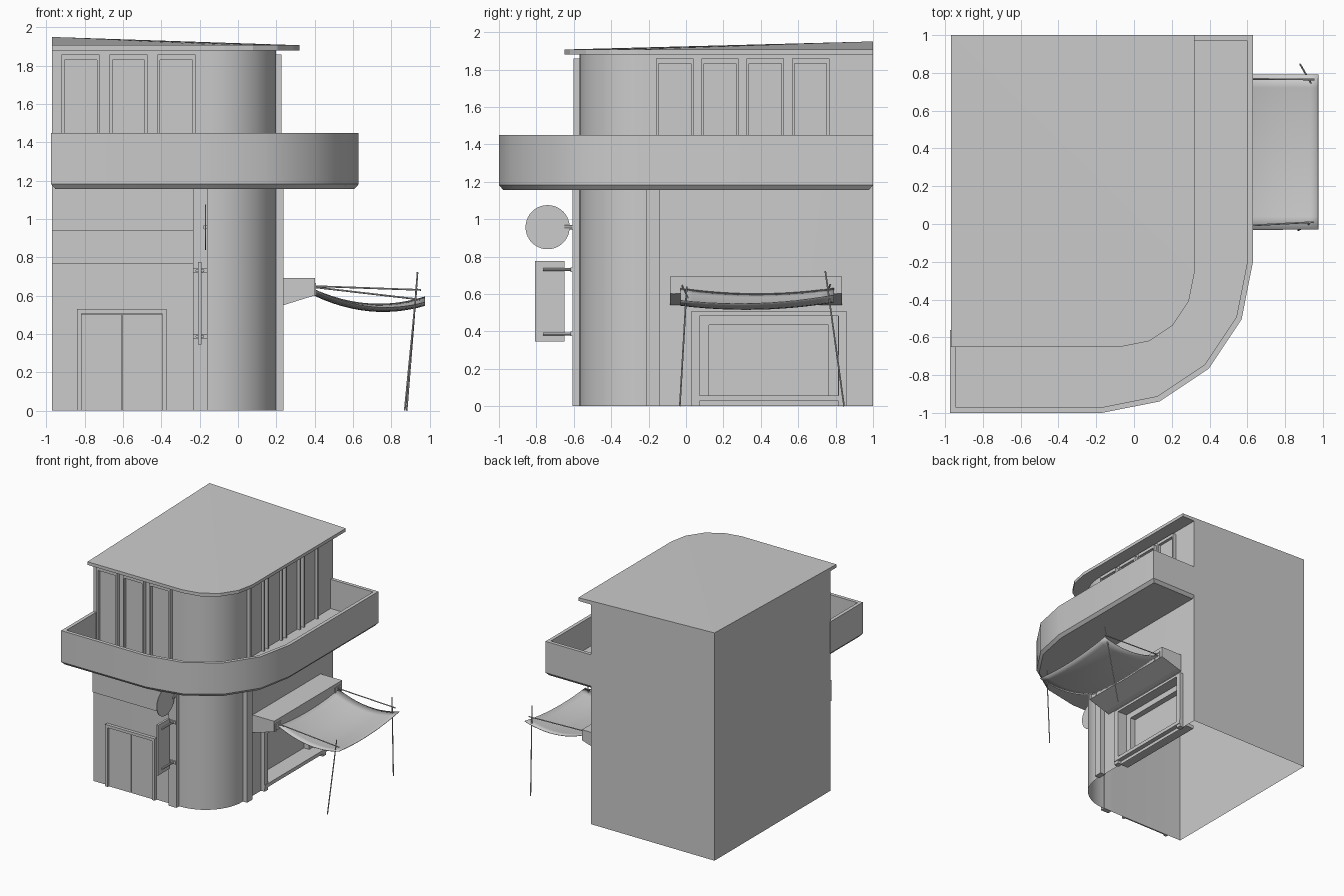
import bpy, bmesh, math
from mathutils import Vector

if "Cube" in bpy.data.objects:
    bpy.data.objects.remove(bpy.data.objects["Cube"])


def finish(bm, name, smooth=False):
    bmesh.ops.recalc_face_normals(bm, faces=bm.faces)
    me = bpy.data.meshes.new(name)
    bm.to_mesh(me)
    bm.free()
    ob = bpy.data.objects.new(name, me)
    bpy.context.collection.objects.link(ob)
    if smooth:
        bpy.ops.object.select_all(action='DESELECT')
        ob.select_set(True)
        bpy.context.view_layer.objects.active = ob
        bpy.ops.object.shade_smooth_by_angle(angle=math.radians(35))
    return ob


def rings(name, loops, smooth=False, apex=None):
    """Stack closed loops of points into a solid; the top is a cap or a fan to one vertex."""
    bm = bmesh.new()
    vs = [[bm.verts.new(p) for p in lp] for lp in loops]
    n = len(vs[0])
    for a, b in zip(vs, vs[1:]):
        for i in range(n):
            j = (i + 1) % n
            bm.faces.new((a[i], a[j], b[j], b[i]))
    bm.faces.new(vs[0][::-1])
    if apex is None:
        bm.faces.new(vs[-1])
    else:
        top = vs[-1]
        for i in range(1, n - 1):
            bm.faces.new((top[apex], top[(apex + i) % n], top[(apex + i + 1) % n]))
    return finish(bm, name, smooth)


def box(name, x, y, z):
    base = [(x[0], y[0]), (x[1], y[0]), (x[1], y[1]), (x[0], y[1])]
    return rings(name, [[(*p, h) for p in base] for h in z])


def arc(cx, cy, r, n):
    return [(cx + r * math.cos(a), cy + r * math.sin(a))
            for a in (math.radians(-90 + 90 * i / n) for i in range(n + 1))]


def rod(name, a, b, r=0.0045, sides=8):
    a, b = Vector(a), Vector(b)
    d = b - a
    bm = bmesh.new()
    bmesh.ops.create_cone(bm, cap_ends=True, segments=sides, radius1=r, radius2=r, depth=d.length)
    bm.transform(d.to_track_quat('Z', 'Y').to_matrix().to_4x4())
    bmesh.ops.translate(bm, verts=bm.verts, vec=(a + b) / 2)
    return finish(bm, name, True)


XL, XR, YF, YB = -0.97, 0.198, -0.57, 1.0

# Main body with rounded street corner
foot = [(XL, YF)] + arc(XR - 0.35, YF + 0.35, 0.35, 10) + [(XR, YB), (XL, YB)]
body = rings("building_body", [[(*p, 0) for p in foot], [(*p, 1.885) for p in foot]], True)

# Recessed shop window opening
cut = box("window_cutter", (0.09, 0.5), (0.072, 0.813), (0.03, 0.485))
cut.hide_render = True
cut.hide_viewport = True
mod = body.modifiers.new("opening", 'BOOLEAN')
mod.object = cut
mod.operation = 'DIFFERENCE'
mod.solver = 'EXACT'

# The shell is open underneath: bake the opening, then drop the bottom face
bpy.context.view_layer.update()
baked = bpy.data.meshes.new_from_object(body.evaluated_get(bpy.context.evaluated_depsgraph_get()))
body.modifiers.clear()
bm = bmesh.new()
bm.from_mesh(baked)
bottom = [f for f in bm.faces if all(v.co.z < 0.001 for v in f.verts)]
bmesh.ops.delete(bm, geom=bottom, context='FACES_ONLY')
bm.to_mesh(baked)
bm.free()
body.data = baked
bpy.data.objects.remove(cut)

# Roof slab, highest at its back left corner
rf = [(XL, -0.65)] + arc(-0.07, -0.26, 0.39, 4) + [(0.32, YB), (XL, YB)]
lo = [(*p, 1.88) for p in rf]
hi = [(*p, 1.907) for p in rf]
hi[-1] = (XL, YB, 1.95)
rings("roof", [lo, hi], apex=len(rf) - 1)


# L-shaped balcony with parapet and chamfered underside, hugging the wall
def balcony_loop(d, z):
    pts = [(-0.975 + d, YF + 0.01), (-0.975 + d, -1 + d)]
    pts += arc(-0.17, -0.2, 0.8, 4) if d == 0 else arc(-0.17, -0.2, 0.8 - d, 4)
    pts += [(0.63 - d, 1 - d), (XR - 0.01, 1 - d)]
    pts += arc(XR - 0.35, YF + 0.35, 0.34, 10)[::-1]
    return [(*p, z) for p in pts]


rings("balcony", [balcony_loop(0.022, 1.157), balcony_loop(0, 1.182), balcony_loop(0, 1.45),
                  balcony_loop(0.03, 1.45), balcony_loop(0.03, 1.2)], True)


# Surround made of two jambs and a lintel, on the front or right wall
def surround(name, side, a, b, z0, z1, w, wall, out, top=None):
    top = top or w
    parts = [((a, a + w), (z0, z1)), ((b - w, b), (z0, z1)), ((a + w, b - w), (z1 - top, z1))]
    for i, (s, z) in enumerate(parts):
        dep = tuple(sorted((wall, out)))
        if side == 'front':
            box(f"{name}_{i}", s, dep, z)
        else:
            box(f"{name}_{i}", dep, s, z)


# Upper storey windows
for i in range(3):
    x = -0.92 + 0.25 * i
    surround("front_window_frame", 'front', x, x + 0.197, 1.2, 1.858, 0.014, YF, -0.602, 0.027)
    box("front_window_pane", (x + 0.014, x + 0.183), (-0.576, YF), (1.2, 1.831))
for i in range(4):
    y = -0.16 + 0.242 * i
    surround("side_window_frame", 'right', y, y + 0.2, 1.2, 1.858, 0.014, XR, 0.228, 0.027)
    box("side_window_pane", (XR, 0.204), (y + 0.014, y + 0.186), (1.2, 1.831))

# Pilasters either side of the round corner
box("front_pilaster", (-0.235, -0.158), (-0.607, YF + 0.005), (0, 1.17))
box("side_pilaster", (XR - 0.01, 0.237), (-0.215, -0.14), (0, 1.17))

# Fascia band and double door
box("front_fascia", (XL, -0.235), (-0.583, YF), (0.765, 0.94))
surround("door_frame", 'front', -0.84, -0.372, 0, 0.53, 0.024, YF, -0.597)
for x0, x1 in ((-0.816, -0.607), (-0.603, -0.396)):
    box("door_leaf", (x0, x1), (-0.582, YF), (0, 0.505))

# Shop window surround, sill and inner glazing frame
surround("shop_frame", 'right', 0.028, 0.86, 0.0, 0.505, 0.044, XR - 0.01, 0.232, 0.022)
box("shop_sill", (0.09, 0.237), (0.028, 0.86), (0.027, 0.057))
surround("shop_inner_frame", 'right', 0.072, 0.813, 0.05, 0.485, 0.05, 0.09, 0.14)

# Awning housing with sloping underside
prof = [(XR, 0.54), (0.236, 0.55), (0.402, 0.602), (0.402, 0.692), (XR, 0.692)]
rings("awning_housing", [[(x, y, z) for x, z in prof] for y in (-0.085, 0.835)])
for y in (-0.035, 0.77):
    surround("awning_bracket", 'right', y - 0.037, y + 0.037, 0.60, 0.665, 0.012, 0.395, 0.408)

# Sagging cloth
N = 12
bm = bmesh.new()
grid = []
for i in range(N + 1):
    u = i / N
    for j in range(N + 1):
        v = j / N
        edge = 0.568 + 0.028 * v
        z = 0.633 + (edge - 0.633) * u - 0.22 * u * (1 - u) - 0.12 * v * (1 - v)
        grid.append(bm.verts.new((0.4 + 0.575 * u, -0.03 + 0.82 * v, z)))
for i in range(N):
    for j in range(N):
        k = i * (N + 1) + j
        bm.faces.new((grid[k], grid[k + N + 1], grid[k + N + 2], grid[k + 1]))
cloth = finish(bm, "awning_cloth", True)
sol = cloth.modifiers.new("thickness", 'SOLIDIFY')
sol.thickness = 0.004

# Awning rods and poles
rod("awning_rod_near", (0.39, -0.02, 0.645), (0.95, 0.01, 0.58))
rod("awning_rod_far", (0.39, 0.77, 0.65), (0.955, 0.765, 0.63))
rod("awning_pole_near", (0.87, -0.033, 0), (0.932, 0.004, 0.64))
rod("awning_pole_far", (0.88, 0.845, 0), (0.937, 0.745, 0.722))

# Round hanging sign
rod("round_sign", (-0.173, -0.74, 0.957), (-0.167, -0.74, 0.957), 0.118, 40)
rod("round_sign_arm", (-0.17, -0.65, 0.957), (-0.17, -0.6, 0.957), 0.012)

# Tall hanging sign with brackets
box("tall_sign", (-0.208, -0.19), (-0.808, -0.65), (0.345, 0.775))
for z in (0.73, 0.387):
    for x in (-0.214, -0.184):
        rod("sign_bracket", (x, -0.765, z), (x, -0.6, z), 0.008)
    box("sign_wall_plate", (-0.235, -0.16), (-0.617, -0.6), (z - 0.012, z + 0.012))
